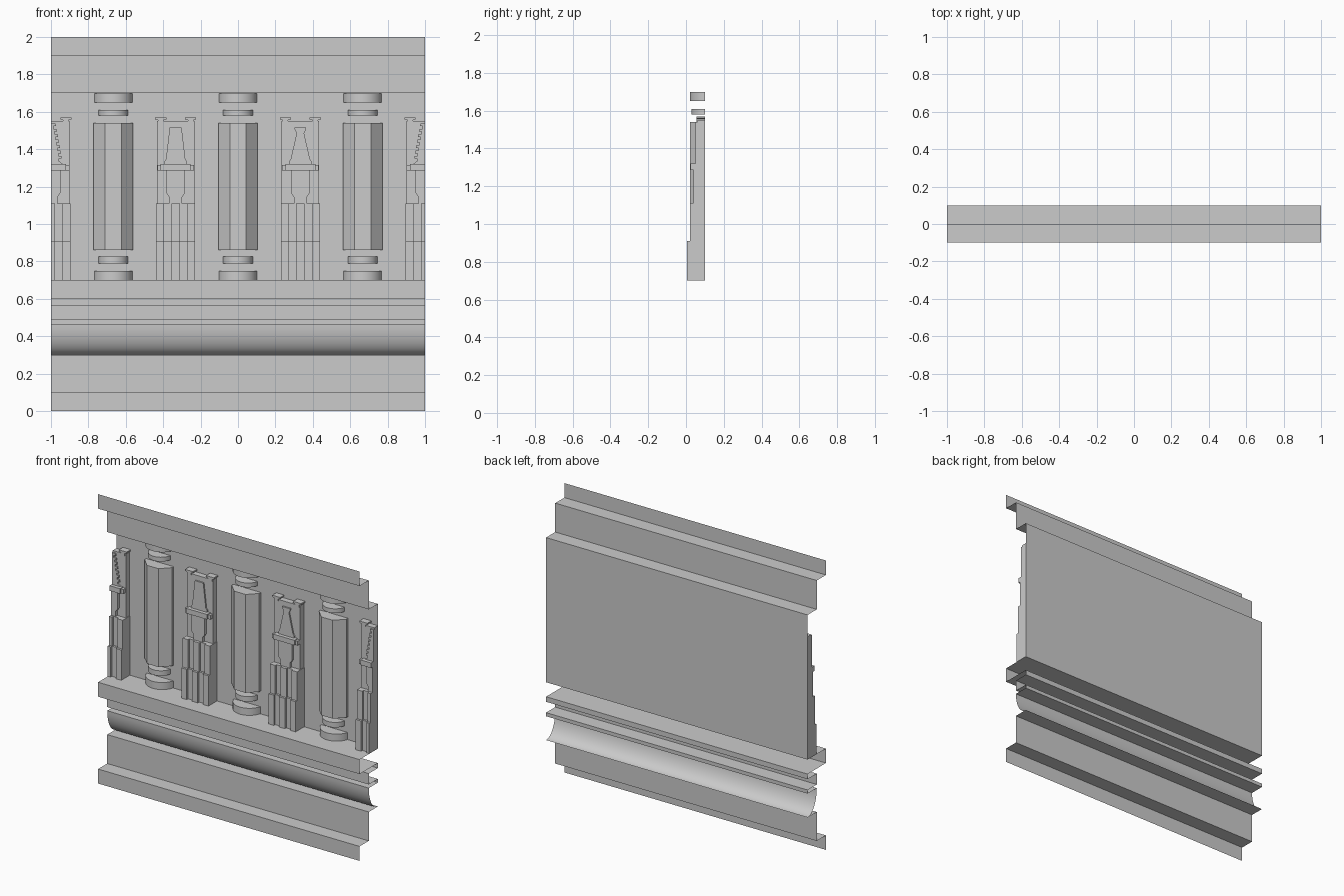
import bpy, math

cube = bpy.data.objects.get("Cube")
if cube:
    bpy.data.objects.remove(cube, do_unlink=True)

stone = bpy.data.materials.new("grey_stone")
stone.use_nodes = True
GREY = (0.6, 0.6, 0.6, 1)
stone.diffuse_color = GREY
stone.node_tree.nodes["Principled BSDF"].inputs["Base Color"].default_value = GREY

WALL = 0.1
BACK = WALL - 0.0005


def add_mesh(name, verts, faces, smooth=False):
    mesh = bpy.data.meshes.new(name)
    mesh.from_pydata(verts, [], faces)
    mesh.materials.append(stone)
    obj = bpy.data.objects.new(name, mesh)
    bpy.context.collection.objects.link(obj)
    if smooth:
        bpy.ops.object.select_all(action="DESELECT")
        obj.select_set(True)
        bpy.context.view_layer.objects.active = obj
        bpy.ops.object.shade_smooth_by_angle(angle=math.radians(40))
    return obj


def relief(name, outline, front):
    """Raised plate: (x, z) outline, open where it meets the wall."""
    if sum(a[0] * b[1] - b[0] * a[1] for a, b in zip(outline, outline[1:] + outline[:1])) < 0:
        outline = outline[::-1]
    n = len(outline)
    verts = [(x, y, z) for y in (front, BACK) for x, z in outline]
    sides = [(i, i + n, (i + 1) % n + n, (i + 1) % n) for i in range(n)]
    add_mesh(name, verts, [tuple(range(n))] + sides)


def mirrored(name, centre, half, front):
    """Half outline mirrored about a centre, keeping only what lies on the panel."""
    sides = [s for s in (1, -1) if abs(centre + s * 0.05) < 1]
    if len(sides) == 2 and half[0][0] == 0:
        whole = half + [(-x, z) for x, z in reversed(half) if x]
        relief(name, [(centre + x, z) for x, z in whole], front)
    else:
        for s in sides:
            relief(name, [(centre + s * x, z) for x, z in half], front)


def box(name, centre, x0, x1, z0, z1, front):
    mirrored(name, centre, [(x0, z0), (x1, z0), (x1, z1), (x0, z1)], front)


def post(name, centre, cy, radius, z0, z1, angles, smooth=False):
    """Half-engaged prism or drum whose back is cut off at the wall."""
    pts = [(centre + radius * math.sin(a), cy - radius * math.cos(a)) for a in angles]
    end = math.sqrt(max(0, (radius * math.cos(math.pi / 8 if not smooth else 0)) ** 2 - (BACK - cy) ** 2)) if smooth else abs(pts[0][0] - centre)
    pts = [(centre - end, BACK)] + pts + [(centre + end, BACK)]
    n = len(pts)
    verts = [(x, y, z) for z in (z0, z1) for x, y in pts]
    faces = [(i, i + 1, i + 1 + n, i + n) for i in range(n - 1)]
    faces += [tuple(range(n))[::-1], tuple(range(n, 2 * n))]
    add_mesh(name, verts, faces, smooth)


# Moulded wall sheet: plinth, rounded moulding, grooves, shelf, wall, cornice
profile = [(-.1, 0), (-.1, .1), (0, .1), (0, .3)]
STEPS = 12
for i in range(STEPS + 1):
    a = math.pi / 2 * i / STEPS
    profile.append((WALL * (1 - math.sin(a)), .465 - .165 * math.cos(a)))
profile += [(.1, .465), (.1, .49), (0, .49), (0, .565), (.1, .565), (.1, .6),
            (-.1, .6), (-.1, .7), (.1, .7), (.1, 1.7), (0, 1.7), (0, 1.9),
            (-.1, 1.9), (-.1, 2)]
count = len(profile)
add_mesh("moulded_wall", [(x, y, z) for x in (-1, 1) for y, z in profile],
         [(i, i + count, i + 1 + count, i + 1) for i in range(count - 1)], True)

# Engaged columns with octagonal shafts and round rings
octagon = [math.radians(d) for d in (-67.5, -22.5, 22.5, 67.5)]
arc = [math.radians(-75 + 150 * i / 14) for i in range(15)]
for cx in (-2 / 3, 0, 2 / 3):
    post("column_shaft", cx, .125, .105 / math.cos(math.pi / 8), .86, 1.54, octagon)
    for name, r, z0, z1 in (("column_base", .105, .701, .75), ("lower_ring", .08, .79, .825),
                            ("upper_ring", .08, 1.58, 1.61), ("column_capital", .105, 1.65, 1.699)):
        post(name, cx, .02 + r if r > .1 else .03 + r, r, z0, z1, arc, True)

# Carved pilasters: two whole, two cut in half by the panel ends
for cx in (-1, -1 / 3, 1 / 3, 1):
    box("pilaster_slab", cx, 0, .1, .701, 1.55, .06)
    mirrored("pilaster_horn", cx, [(.065, 1.54), (.095, 1.54), (.095, 1.555), (.11, 1.56),
                                   (.11, 1.57), (.05, 1.57), (.05, 1.56), (.065, 1.555)], .055)

    # Fluted lower tiers
    for z0, z1, front in ((.701, .91, .005), (.91, 1.11, .02)):
        for k, (x0, x1) in enumerate(((0, .022), (.022, .063), (.063, .104))):
            box("pilaster_flute", cx, x0, x1, z0, z1, front + (.015 if k == 1 else 0))

    # Torso, belt and belt ends
    mirrored("pilaster_torso", cx, [(0, 1.11), (.035, 1.11), (.035, 1.145), (.05, 1.165),
                                    (.05, 1.285), (0, 1.285)], .04)
    box("pilaster_belt", cx, 0, .08, 1.285, 1.32, .025)
    box("belt_end", cx, .08, .098, 1.285, 1.315, .035)

    # Crest: stepped on the end pilasters, tapered on the others
    if abs(cx) == 1:
        crest = [(0, 1.32), (.065, 1.32)]
        for i in range(7):
            x, z = .058 - i * .005, 1.335 + i * .029
            crest += [(x - .014, z), (x - .014, z + .014), (x, z + .014), (x - .003, z + .029)]
        crest += [(0, 1.54)]
    elif cx < 0:
        crest = [(0, 1.32), (.06, 1.32), (.06, 1.335), (.052, 1.345), (.032, 1.515), (0, 1.515)]
    else:
        crest = [(0, 1.32), (.06, 1.32), (.06, 1.335), (.052, 1.345), (.02, 1.485),
                 (.03, 1.505), (.03, 1.515), (0, 1.515)]
    mirrored("pilaster_crest", cx, crest, .05)
